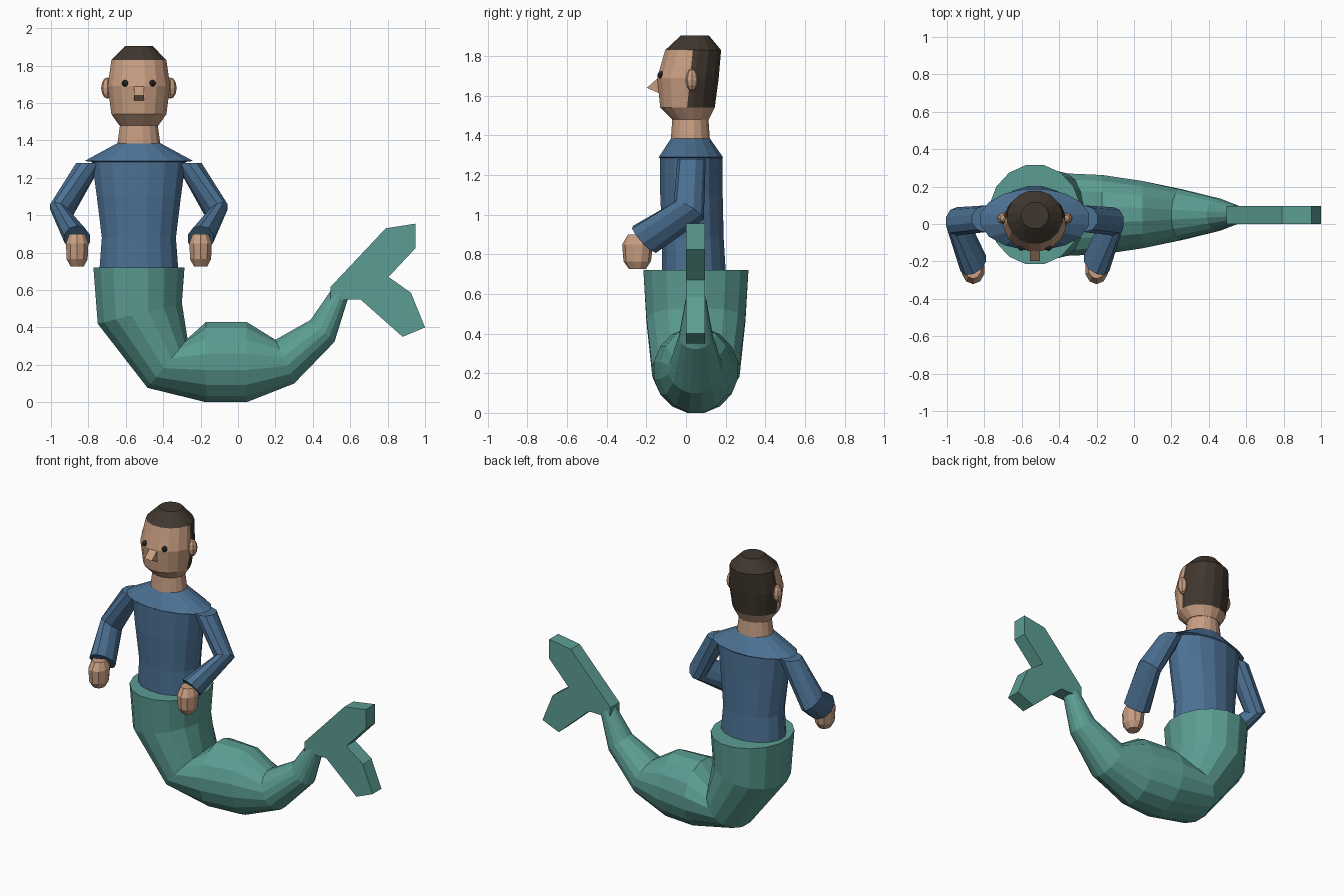
import bpy, bmesh, math
from mathutils import Vector

if "Cube" in bpy.data.objects:
    bpy.data.objects.remove(bpy.data.objects["Cube"])

BX = -0.53  # x of the upright body


def material(name, *rgb):
    lin = [((c / 255 + 0.055) / 1.055) ** 2.4 for c in rgb] + [1]
    m = bpy.data.materials.new(name)
    m.use_nodes = True
    m.diffuse_color = lin
    bsdf = next(n for n in m.node_tree.nodes if n.type == 'BSDF_PRINCIPLED')
    bsdf.inputs["Base Color"].default_value = lin
    return m


SKIN = material("skin", 200, 158, 130)
SHIRT = material("blue shirt", 76, 113, 148)
TAIL = material("sea green", 91, 157, 147)
HAIR = material("dark brown hair", 64, 55, 46)
EYE = material("eye black", 42, 39, 38)


def finish(name, bm, *mats):
    bmesh.ops.recalc_face_normals(bm, faces=bm.faces)
    me = bpy.data.meshes.new(name)
    bm.to_mesh(me)
    bm.free()
    for m in mats:
        me.materials.append(m)
    ob = bpy.data.objects.new(name, me)
    bpy.context.collection.objects.link(ob)
    return ob


def loft(rings, sides):
    """Skin a capped tube through rings of (centre, half axis u, half axis v)."""
    bm = bmesh.new()
    grow = 1 / math.cos(math.pi / sides)
    loops = []
    for c, u, v in rings:
        angles = [(i + 0.5) * math.tau / sides for i in range(sides)]
        loops.append([bm.verts.new(Vector(c) + grow * (Vector(u) * math.cos(a) + Vector(v) * math.sin(a)))
                      for a in angles])
    for a, b in zip(loops, loops[1:]):
        for i in range(sides):
            j = (i + 1) % sides
            bm.faces.new((a[i], a[j], b[j], b[i]))
    bm.faces.new(loops[0])
    bm.faces.new(loops[-1])
    return bm


def level(z, half_x, y0, y1, x=BX):
    """Horizontal ring from its height, half width and y extent."""
    return (x, (y0 + y1) / 2, z), (half_x, 0, 0), (0, (y1 - y0) / 2, 0)


def prism(outline, axis, start, end):
    """Extrude a flat outline along x or y."""
    bm = bmesh.new()
    place = (lambda p, d: (d, p[0], p[1])) if axis == 'x' else (lambda p, d: (p[0], d, p[1]))
    face = bm.faces.new([bm.verts.new(place(p, start)) for p in outline])
    ext = bmesh.ops.extrude_face_region(bm, geom=[face], use_keep_orig=True)
    move = Vector(place((0, 0), end - start))
    bmesh.ops.translate(bm, vec=move, verts=[g for g in ext["geom"] if isinstance(g, bmesh.types.BMVert)])
    return bm


def ball(name, centre, size, mat, segments=8, rings=6):
    bm = bmesh.new()
    bmesh.ops.create_uvsphere(bm, u_segments=segments, v_segments=rings, radius=1)
    bmesh.ops.scale(bm, vec=size, verts=bm.verts)
    bmesh.ops.translate(bm, vec=centre, verts=bm.verts)
    return finish(name, bm, mat)


# Head, cut along the hairline so the hair is coloured by region
bm = loft([level(1.48, 0.105, -0.07, 0.115), level(1.54, 0.147, -0.13, 0.145),
           level(1.69, 0.167, -0.145, 0.165), level(1.83, 0.147, -0.105, 0.177),
           level(1.905, 0.073, -0.025, 0.115)], 16)
hair_point = Vector((0, 0.02, 1.685))
hair_normal = Vector((0, 1, -0.1)).normalized()
side_faces = [f for f in bm.faces if 1.54 < f.calc_center_median().z < 1.83]
geom = set(side_faces)
for f in side_faces:
    geom.update(f.edges)
    geom.update(f.verts)
bmesh.ops.bisect_plane(bm, geom=list(geom), plane_co=hair_point, plane_no=hair_normal, dist=1e-5)
for f in bm.faces:
    c = f.calc_center_median()
    behind = (c - hair_point).dot(hair_normal) > 0
    f.material_index = int(c.z > 1.83 or (c.z > 1.54 and behind))
finish("head", bm, SKIN, HAIR)

# Neck and face
finish("neck", loft([level(1.36, 0.118, -0.078, 0.122), level(1.50, 0.098, -0.068, 0.112)], 16), SKIN)
nose = [(-0.13, 1.70), (-0.197, 1.64), (-0.13, 1.61)]
finish("nose", prism(nose, 'x', BX - 0.027, BX + 0.027), SKIN)

# Torso with a yoke that overhangs the chest
finish("torso", loft([level(0.62, 0.215, -0.12, 0.205), level(0.72, 0.21, -0.12, 0.2),
                      level(0.88, 0.198, -0.12, 0.19), level(1.10, 0.225, -0.13, 0.185),
                      level(1.285, 0.25, -0.13, 0.183), level(1.29, 0.29, -0.138, 0.187),
                      level(1.385, 0.115, -0.075, 0.12)], 16), SHIRT)

# Paired parts
for side, s in (("left", 1), ("right", -1)):
    ball(side + "_ear", (BX + s * 0.168, 0.03, 1.68), (0.034, 0.032, 0.057), SKIN)
    ball(side + "_eye", (BX + s * 0.073, -0.126, 1.705), (0.018, 0.018, 0.018), EYE)
    shoulder = (BX + s * 0.265, 0.028, 1.28), (s * 0.07, 0, 0), (0, 0.068, 0)
    elbow = (BX + s * 0.418, 0.014, 1.02), (s * 0.057, 0, 0.025), (0, 0.072, -0.04)
    cuff = (BX + s * 0.33, -0.21, 0.875), (s * 0.068, -0.025, 0), (0, 0.055, -0.065)
    finish(side + "_arm", loft([shoulder, elbow, cuff], 10), SHIRT)
    hx = BX + s * 0.33
    finish(side + "_hand", loft([level(0.725, 0.035, -0.285, -0.205, hx),
                                 level(0.765, 0.056, -0.312, -0.18, hx),
                                 level(0.85, 0.06, -0.318, -0.17, hx),
                                 level(0.90, 0.042, -0.29, -0.19, hx)], 10), SKIN)

# Curved tail: outer point, inner point and half depth of each ring
tail_rings = []
for ox, oz, ix, iz, depth in [(-0.773, 0.72, -0.286, 0.72, 0.265), (-0.75, 0.42, -0.30, 0.53, 0.25),
                              (-0.484, 0.077, -0.27, 0.34, 0.22), (-0.17, 0, -0.17, 0.43, 0.212),
                              (0.045, 0, 0.045, 0.43, 0.18), (0.30, 0.10, 0.20, 0.334, 0.135),
                              (0.516, 0.323, 0.388, 0.44, 0.085), (0.585, 0.545, 0.505, 0.61, 0.05)]:
    tail_rings.append((((ox + ix) / 2, 0.05, (oz + iz) / 2),
                       ((ox - ix) / 2, 0, (oz - iz) / 2), (0, depth, 0)))
finish("tail", loft(tail_rings, 16), TAIL)

# Forked fluke
fluke = [(0.495, 0.617), (0.79, 0.93), (0.95, 0.955), (0.95, 0.825), (0.805, 0.67), (0.925, 0.585),
         (1.0, 0.40), (0.88, 0.35), (0.655, 0.55), (0.495, 0.545)]
finish("tail_fluke", prism(fluke, 'y', 0, 0.095), TAIL)
